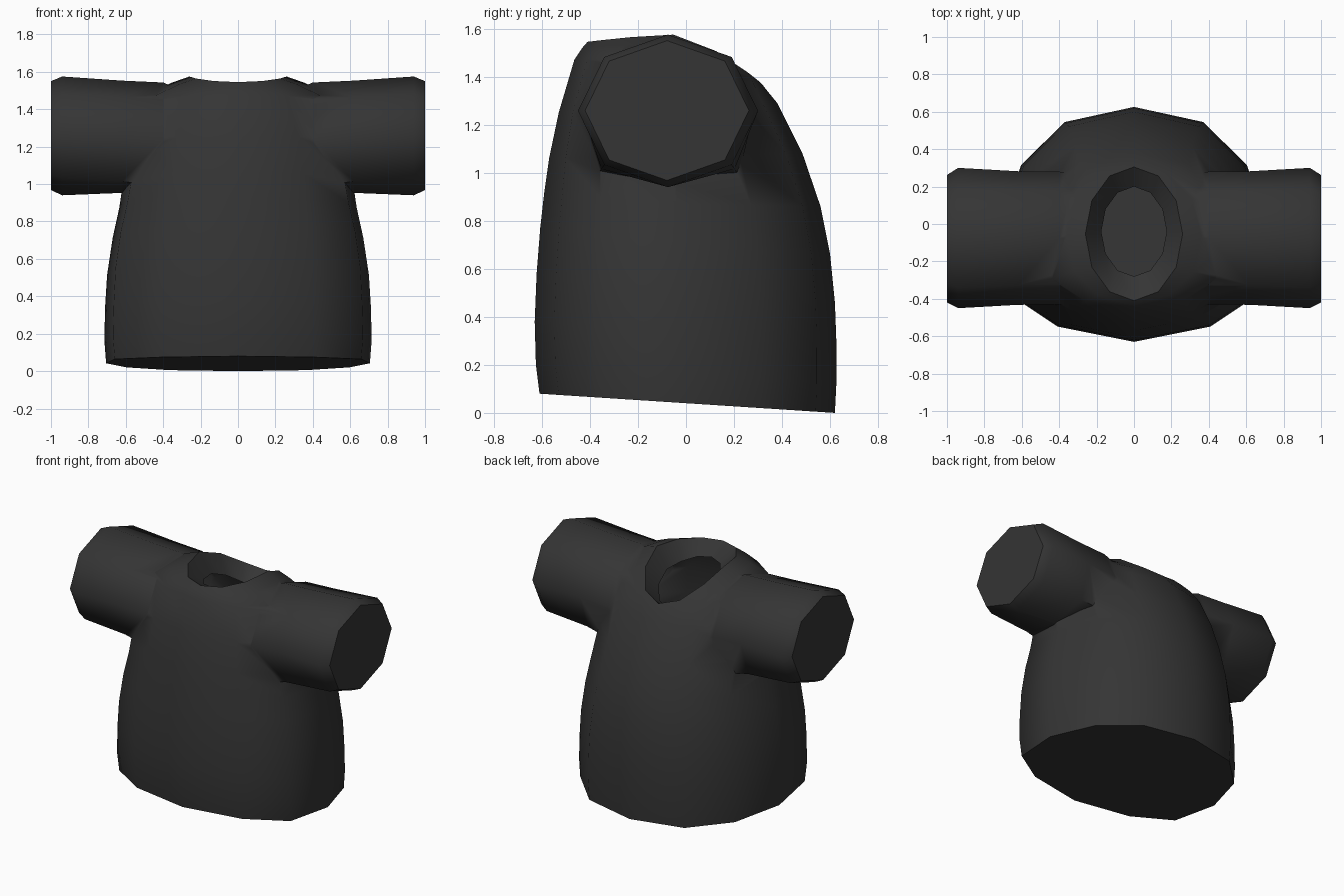
import bpy, bmesh, math

if "Cube" in bpy.data.objects:
    bpy.data.objects.remove(bpy.data.objects["Cube"])

mat = bpy.data.materials.new("charcoal cloth")
mat.diffuse_color = (0.035, 0.035, 0.035, 1)
mat.use_nodes = True
mat.node_tree.nodes["Principled BSDF"].inputs["Base Color"].default_value = mat.diffuse_color

# Half outline of the boxier lower body, back to front, in unit size
BOX = [(0, 1), (0.52, 0.87), (0.845, 0.5), (1, -0.04), (0.935, -0.6), (0.575, -0.87), (0, -1)]
BOX += [(-x, y) for x, y in BOX[5:0:-1]]


def loft(name, rings):
    """Skin a closed tube through rings of points and cap both ends."""
    bm = bmesh.new()
    loops = [[bm.verts.new(p) for p in r] for r in rings]
    n = len(loops[0])
    for a, b in zip(loops, loops[1:]):
        for i in range(n):
            j = (i + 1) % n
            bm.faces.new((a[i], a[j], b[j], b[i]))
    bm.faces.new(loops[0][::-1])
    bm.faces.new(loops[-1])
    bmesh.ops.recalc_face_normals(bm, faces=bm.faces[:])
    me = bpy.data.meshes.new(name)
    bm.to_mesh(me)
    bm.free()
    ob = bpy.data.objects.new(name, me)
    bpy.context.collection.objects.link(ob)
    me.materials.append(mat)
    return ob


def body_ring(w, yf, zf, yb, zb, zm, square):
    """12-sided ring from oval (square 0) to boxy (1); zf, zm, zb: front, side, back height."""
    pts = []
    for i, (bx, by) in enumerate(BOX):
        a = math.tau * i / 12
        s = math.sin(a) * (1 - square) + bx * square
        t = math.cos(a) * (1 - square) + by * square
        y = (yf + yb) / 2 + (yb - yf) / 2 * t
        z = zm + ((zb if t > 0 else zf) - zm) * abs(t) ** (1.5 - 0.5 * square)
        pts.append((w * s, y, z))
    return pts


def sleeve_ring(x, y0, y1, z0, z1, flare):
    """8-sided oval across the sleeve; flare pushes the lower corners out."""
    pts = []
    for i in range(8):
        c, s = math.cos(math.tau * i / 8), math.sin(math.tau * i / 8)
        f = flare if i in (5, 7) else 0
        pts.append((x, (y0 + y1) / 2 + (y1 - y0) / 2 * c + math.copysign(f, c),
                    (z0 + z1) / 2 + (z1 - z0) / 2 * s - f))
    return pts


# Shirt body: hem up to the collar, last ring is the sunken neck opening
shirt = loft("shirt_body", [body_ring(*r) for r in (
    (0.705, -0.61, 0.08, 0.62, 0.00, 0.04, 1),
    (0.715, -0.625, 0.20, 0.626, 0.12, 0.17, 1),
    (0.71, -0.63, 0.38, 0.626, 0.30, 0.35, 1),
    (0.70, -0.622, 0.58, 0.62, 0.46, 0.51, 1),
    (0.67, -0.607, 0.77, 0.60, 0.66, 0.71, 1),
    (0.635, -0.59, 0.92, 0.56, 0.86, 0.87, 0.95),
    (0.605, -0.57, 1.06, 0.485, 1.08, 1.07, 0.9),
    (0.57, -0.53, 1.25, 0.38, 1.29, 1.28, 0.8),
    (0.48, -0.465, 1.47, 0.335, 1.345, 1.48, 0.6),
    (0.36, -0.432, 1.52, 0.32, 1.365, 1.54, 0.3),
    (0.26, -0.41, 1.545, 0.305, 1.38, 1.575, 0),
    (0.175, -0.28, 1.48, 0.20, 1.30, 1.44, 0))])

# Sleeves, merged into the body
for side in (-1, 1):
    sleeve = loft("sleeve", [sleeve_ring(side * x, *r) for x, *r in (
        (0.32, -0.42, 0.27, 0.95, 1.51, 0.05),
        (0.40, -0.43, 0.28, 0.94, 1.543, 0.05),
        (0.62, -0.432, 0.282, 0.953, 1.553, 0.025),
        (0.94, -0.45, 0.30, 0.94, 1.575, 0),
        (1.00, -0.42, 0.262, 0.968, 1.55, 0))])
    mod = shirt.modifiers.new("join sleeve", 'BOOLEAN')
    mod.operation = 'UNION'
    mod.solver = 'EXACT'
    mod.object = sleeve
    bpy.context.view_layer.objects.active = shirt
    bpy.ops.object.modifier_apply(modifier=mod.name)
    bpy.data.objects.remove(sleeve)

# Open the neck hole: drop the faces lying wholly inside the inner collar ring
bm = bmesh.new()
bm.from_mesh(shirt.data)
hole = [f for f in bm.faces if all(
    (v.co.x / 0.18) ** 2 + ((v.co.y + 0.04) / 0.245) ** 2 < 1 and v.co.z > 1.2
    for v in f.verts)]
bmesh.ops.delete(bm, geom=hole, context='FACES')
bm.to_mesh(shirt.data)
bm.free()

# Smooth cloth, crisp cuffs and hem
bpy.ops.object.select_all(action='DESELECT')
shirt.select_set(True)
bpy.context.view_layer.objects.active = shirt
bpy.ops.object.shade_smooth_by_angle(angle=math.radians(60))
